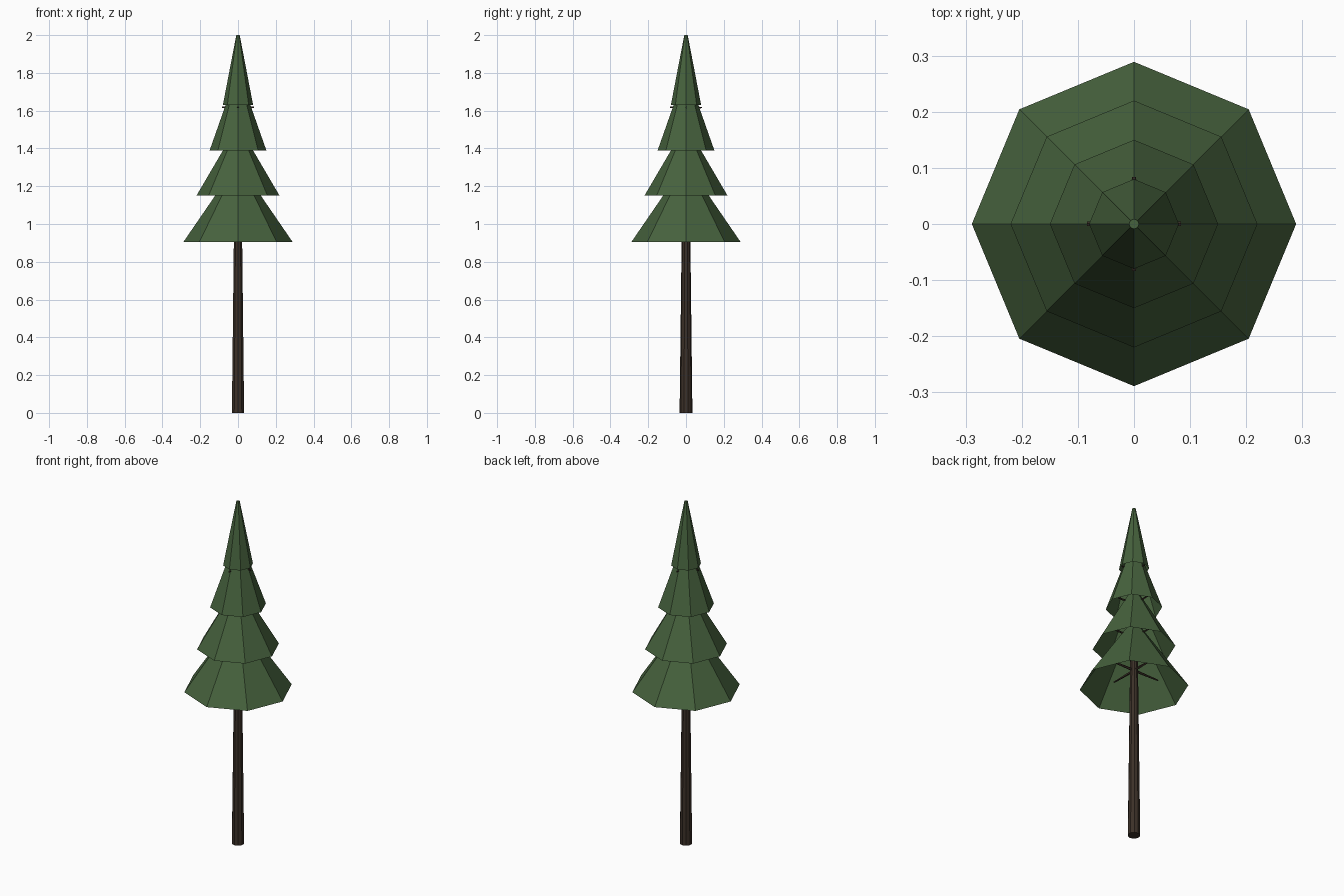
import bpy, bmesh, math
from mathutils import Matrix, Vector

if "Cube" in bpy.data.objects:
    bpy.data.objects.remove(bpy.data.objects["Cube"])


def material(name, rgb):
    m = bpy.data.materials.new(name)
    m.diffuse_color = (*rgb, 1)
    m.use_nodes = True
    m.node_tree.nodes["Principled BSDF"].inputs["Base Color"].default_value = m.diffuse_color
    return m


needles = material("needles", (0.062, 0.122, 0.047))
bark = material("bark", (0.045, 0.030, 0.021))


def frustum(name, start, end, r1, r2, sides, mat, open_base=False):
    """Flat-sided tapered prism between two points."""
    start, end = Vector(start), Vector(end)
    axis = end - start
    bm = bmesh.new()
    bmesh.ops.create_cone(bm, cap_ends=True, cap_tris=False, segments=sides,
                          radius1=r1, radius2=r2, depth=axis.length)
    if open_base:
        base = [f for f in bm.faces if f.normal.z < -0.99]
        bmesh.ops.delete(bm, geom=base, context='FACES_ONLY')
    turn = Vector((0, 0, 1)).rotation_difference(axis).to_matrix().to_4x4()
    bm.transform(Matrix.Translation((start + end) / 2) @ turn)
    mesh = bpy.data.meshes.new(name)
    bm.to_mesh(mesh)
    bm.free()
    mesh.materials.append(mat)
    obj = bpy.data.objects.new(name, mesh)
    bpy.context.collection.objects.link(obj)
    return obj


# Tapered trunk running up inside the foliage
trunk = frustum("trunk", (0, 0, 0), (0, 0, 1.85), 0.034, 0.012, 10, bark)

# Foliage skirts, hollow underneath: base z, top z, base radius, top radius
tiers = [(0.905, 1.29, 0.289, 0.025),
         (1.150, 1.50, 0.220, 0.015),
         (1.390, 1.76, 0.150, 0.020),
         (1.630, 2.00, 0.080, 0.009)]
for i, (z1, z2, r1, r2) in enumerate(tiers, 1):
    frustum(f"foliage_tier_{i}", (0, 0, z1), (0, 0, z2), r1, r2, 8, needles, True)

# Four twigs per level, hidden in the skirts
for i, (z, length) in enumerate([(1.01, 0.165), (1.21, 0.14), (1.415, 0.11), (1.617, 0.084)], 1):
    for k in range(4):
        a = k * math.pi / 2
        tip = (length * math.cos(a), length * math.sin(a), z)
        frustum(f"twig_{i}_{k + 1}", (0, 0, z), tip, 0.008, 0.004, 5, bark)
